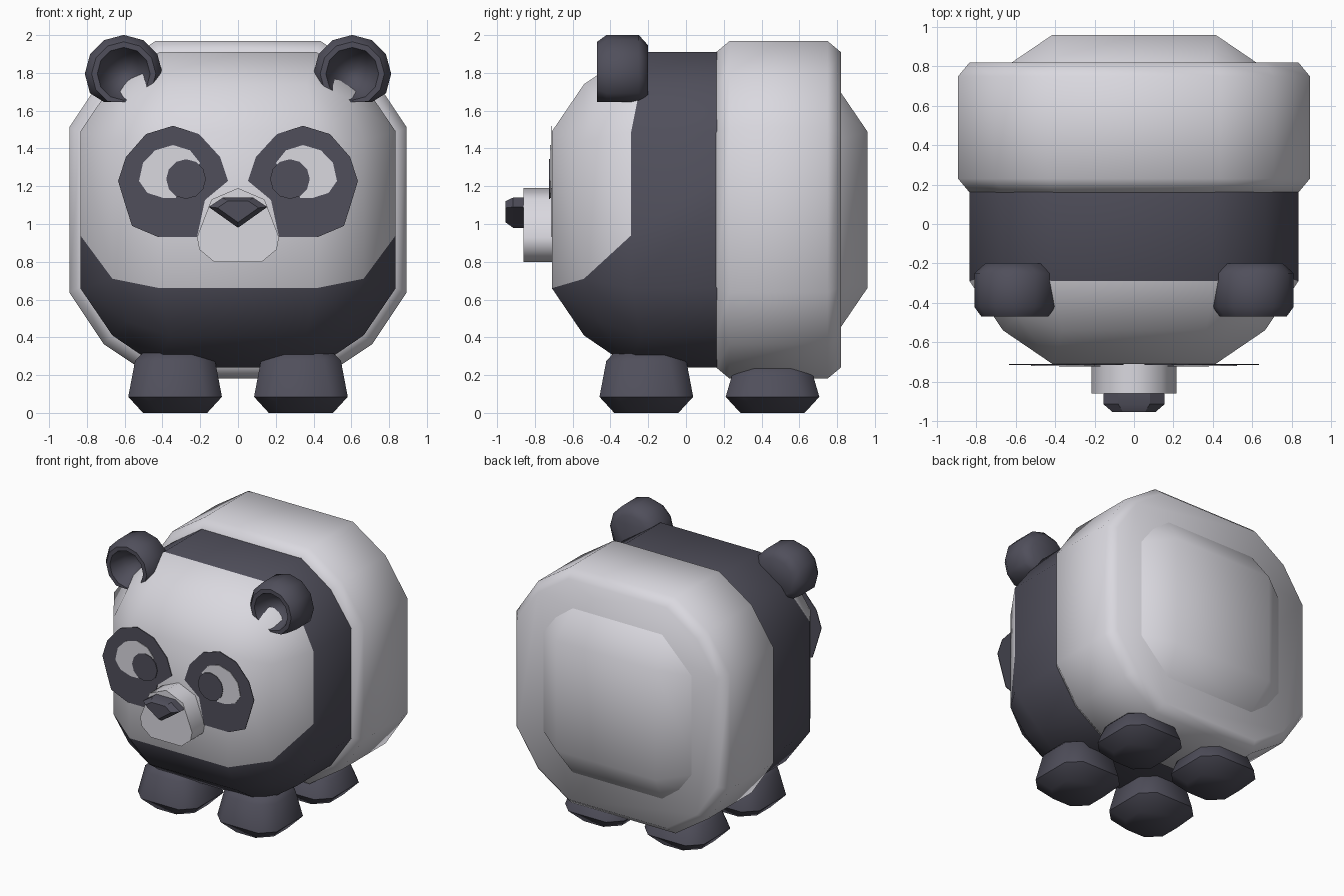
import bpy, bmesh, math
from mathutils import Vector

if "Cube" in bpy.data.objects:
    bpy.data.objects.remove(bpy.data.objects["Cube"])


def material(name, rgb):
    m = bpy.data.materials.new(name)
    m.diffuse_color = (*rgb, 1)
    m.use_nodes = True
    m.node_tree.nodes["Principled BSDF"].inputs["Base Color"].default_value = m.diffuse_color
    return m


LIGHT = material("soft_white", (0.70, 0.69, 0.74))
DARK = material("charcoal", (0.08, 0.078, 0.105))


def finish(name, bm, mats, angle=40):
    bmesh.ops.recalc_face_normals(bm, faces=bm.faces[:])
    me = bpy.data.meshes.new(name)
    bm.to_mesh(me)
    bm.free()
    for m in mats:
        me.materials.append(m)
    ob = bpy.data.objects.new(name, me)
    bpy.context.collection.objects.link(ob)
    bpy.ops.object.select_all(action='DESELECT')
    ob.select_set(True)
    bpy.context.view_layer.objects.active = ob
    bpy.ops.object.shade_smooth_by_angle(angle=math.radians(angle))
    return ob


def loft(name, loops, mat, angle=40):
    """Skin a closed solid through loops with equal point counts."""
    bm = bmesh.new()
    rings = [[bm.verts.new(p) for p in loop] for loop in loops]
    n = len(rings[0])
    for a, b in zip(rings, rings[1:]):
        for i in range(n):
            j = (i + 1) % n
            bm.faces.new((a[i], a[j], b[j], b[i]))
    bm.faces.new(rings[0])
    bm.faces.new(rings[-1])
    return finish(name, bm, [mat], angle)


def plate(name, pts, y, side, mat):
    loft(name, [[(side * x, yy, z) for x, z in pts] for yy in (y, y + 0.005)], mat, 20)


# body: rounded cube; edge rows become chamfers, corners become corner points
CY, CZ = 0.125, 1.075
bm = bmesh.new()
bmesh.ops.create_cube(bm, size=2)
bmesh.ops.subdivide_edges(bm, edges=bm.edges[:], cuts=2, use_grid_fill=True)
for v in bm.verts:
    outer = [abs(c) > 0.9 for c in v.co]
    hi, lo = {1: (0.835, 0.415), 2: (0.665, 0.365), 3: (0.59, 0.59)}[sum(outer)]
    v.co = Vector([math.copysign(hi if o else lo, c) for o, c in zip(outer, v.co)])
    v.co += Vector((0, CY, CZ))
# slanted colour border on the cheeks
cheeks = []
for f in bm.faces:
    c = f.calc_center_median()
    if abs(c.x) > 0.7 and -0.5 < c.y < -0.3 and abs(c.z - CZ) < 0.1:
        cheeks.append(f)
for f in cheeks:
    bmesh.ops.bisect_plane(bm, geom=[f] + f.edges[:] + f.verts[:], dist=0.001,
                           plane_co=(0, -0.54, 0.71), plane_no=(0, -0.23, 0.25))
for f in bm.faces:
    c = f.calc_center_median()
    face_area = c.y < -0.28 and c.z > 0.85
    f.material_index = 0 if face_area or c.y > 0.5 else 1
finish("body", bm, [LIGHT, DARK])


# hindquarters: wide chamfered ring around the back of the body
def body_outline(s, y):
    pts = []
    for q in range(4):
        a = q * math.pi / 2
        for u, w in ((1, 0.49), (0.796, 0.796), (0.49, 1)):
            pts.append((s * (u * math.cos(a) - w * math.sin(a)), y,
                        CZ + s * (u * math.sin(a) + w * math.cos(a))))
    return pts


loft("hindquarters", [body_outline(s, y) for s, y in
                      ((0.835, 0.16), (0.893, 0.23), (0.893, 0.75), (0.835, 0.82))], LIGHT, 50)


# legs: boxy feet with cut corners, narrowing upward
def leg_loop(cx, cy, h, z):
    k = h - 0.09
    return [(cx + x, cy + y, z) for x, y in
            ((h, -k), (h, k), (k, h), (-k, h), (-h, k), (-h, -k), (-k, -h), (k, -h))]


for side, sname in ((-1, "left"), (1, "right")):
    for name, cy, top in (("front_leg", -0.21, 0.33), ("back_leg", 0.458, 0.262)):
        loft(f"{sname}_{name}", [leg_loop(side * 0.333, cy, h, z) for h, z in
             ((0.17, 0), (0.248, 0.085), (0.212, top - 0.055), (0.16, top))], DARK, 50)

    # ears: rounded rims with a hollow front
    loops = []
    for r, y in ((0.15, -0.20), (0.206, -0.25), (0.206, -0.42), (0.17, -0.47),
                 (0.14, -0.47), (0.10, -0.36), (0.03, -0.31)):
        loops.append([(side * (0.605 + r * math.cos(i * math.pi / 6)), y,
                       max(1.645, 1.795 + r * math.sin(i * math.pi / 6))) for i in range(12)])
    loft(f"{sname}_ear", loops, DARK, 50)

    # eyes: patch, white and pupil as thin plates
    plate(f"{sname}_eye_patch",
          [(.344, 1.52), (.206, 1.476), (.095, 1.355), (.053, 1.228), (.175, 1.127),
           (.217, .931), (.423, .931), (.561, .99), (.593, 1.09), (.635, 1.228),
           (.593, 1.355), (.487, 1.476)], -0.716, side, DARK)
    plate(f"{sname}_eye_white",
          [(.524, 1.228), (.503, 1.323), (.439, 1.39), (.344, 1.418), (.254, 1.39),
           (.2, 1.323), (.275, 1.24), (.33, 1.138), (.397, 1.138), (.48, 1.165)],
          -0.720, side, LIGHT)
    plate(f"{sname}_pupil",
          [(.275 + .105 * math.cos(i * math.pi / 6), 1.238 + .105 * math.sin(i * math.pi / 6))
           for i in range(12)], -0.724, side, DARK)

# snout
half = [(0.14, 1.13), (0.217, 0.93), (0.205, 0.865), (0.127, 0.80)]
outline = [(0, 1.19)] + half + [(-x, z) for x, z in reversed(half)]
loft("snout", [[(x, y, z) for x, z in outline] for y in (-0.86, -0.65)], LIGHT, 50)

# nose
nose = [(0, 0.98), (0.155, 1.09), (0.08, 1.14), (-0.08, 1.14), (-0.155, 1.09)]
loft("nose", [[(x * s, y, 1.075 + (z - 1.075) * s) for x, z in nose]
              for s, y in ((1, -0.85), (1, -0.915), (0.7, -0.955))], DARK, 30)
